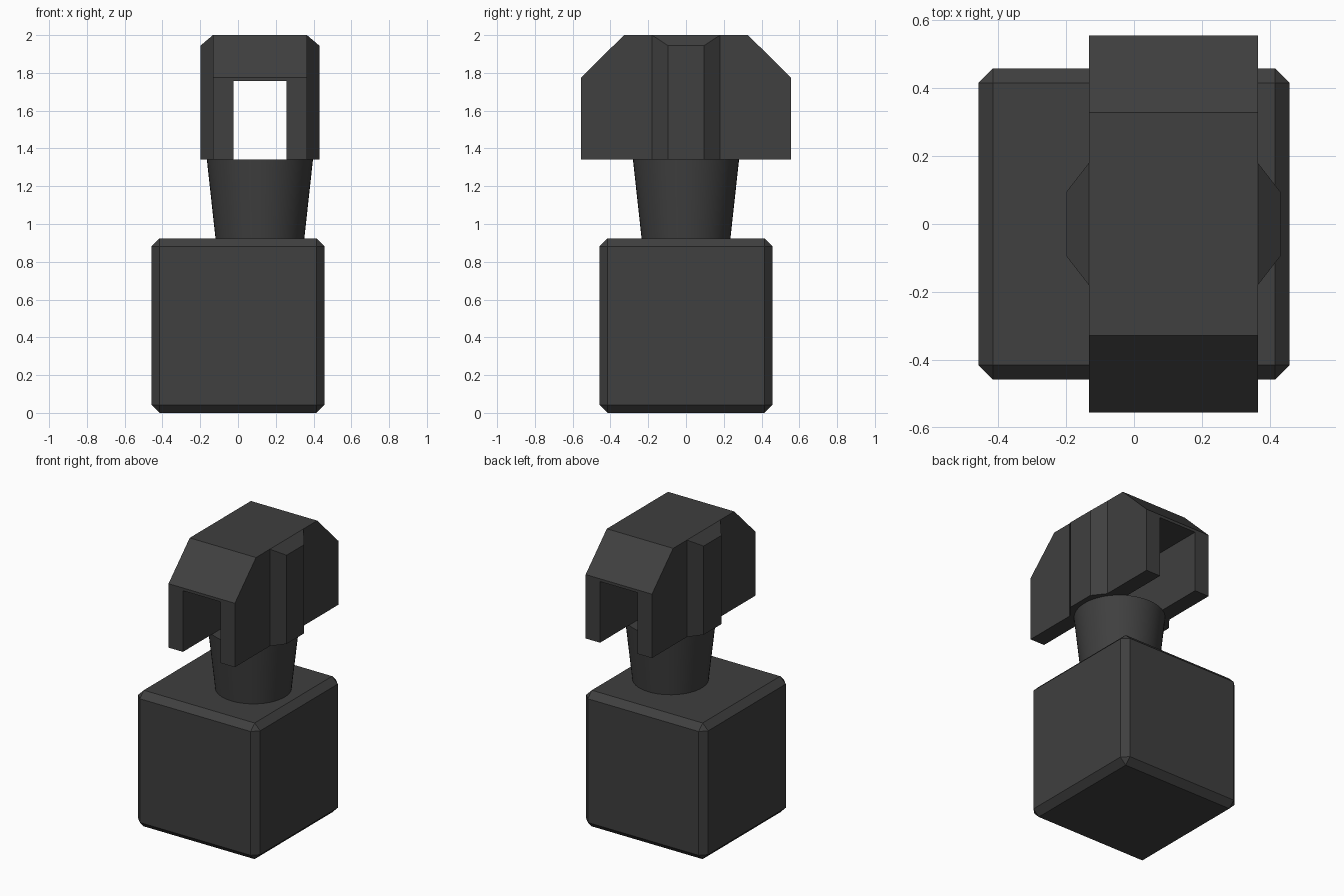
import bpy, bmesh
from math import radians

if "Cube" in bpy.data.objects:
    bpy.data.objects.remove(bpy.data.objects["Cube"])

mat = bpy.data.materials.new("charcoal grey")
mat.diffuse_color = (0.05, 0.05, 0.05, 1)
mat.use_nodes = True
mat.node_tree.nodes["Principled BSDF"].inputs["Base Color"].default_value = mat.diffuse_color
CX = 0.116  # the neck and head sit off-centre


def finish(name, bm):
    bmesh.ops.recalc_face_normals(bm, faces=bm.faces)
    me = bpy.data.meshes.new(name)
    bm.to_mesh(me)
    bm.free()
    me.materials.append(mat)
    ob = bpy.data.objects.new(name, me)
    bpy.context.collection.objects.link(ob)
    return ob


def box(name, lo, hi, bevel=0):
    bm = bmesh.new()
    bmesh.ops.create_cube(bm, size=1)
    for v in bm.verts:
        v.co = [(a + b) / 2 + c * (b - a) for a, b, c in zip(lo, hi, v.co)]
    if bevel:
        bmesh.ops.bevel(bm, geom=bm.edges[:], offset=bevel, segments=1,
                        profile=0.5, affect='EDGES')
    return finish(name, bm)


def loft(name, ring_a, ring_b):
    """Closed solid between two rings of equal length."""
    bm = bmesh.new()
    a = [bm.verts.new(p) for p in ring_a]
    b = [bm.verts.new(p) for p in ring_b]
    bm.faces.new(a)
    bm.faces.new(b)
    for i in range(len(a)):
        j = (i + 1) % len(a)
        bm.faces.new((a[i], a[j], b[j], b[i]))
    return finish(name, bm)


# Base cube with chamfered edges
box("base_block", (-0.458, -0.458, 0), (0.458, 0.458, 0.924), 0.042)

# Flared round neck
bpy.ops.mesh.primitive_cone_add(vertices=48, radius1=0.235, radius2=0.281,
                                depth=0.42, location=(CX, 0, 1.132))
neck = bpy.context.object
neck.name = "neck"
neck.data.materials.append(mat)
bpy.ops.object.shade_smooth_by_angle(angle=radians(30))

# Head: side profile extruded across x, then a slot cut from front to back
profile = [(-0.555, 1.342), (0.555, 1.342), (0.555, 1.776),
           (0.328, 2.0), (-0.328, 2.0), (-0.555, 1.776)]
head = loft("head", *[[(CX + s * 0.249, y, z) for y, z in profile] for s in (-1, 1)])
cutter = box("slot_cutter", (CX - 0.141, -1, 1.2), (CX + 0.141, 1, 1.757))
cutter.hide_render = True
mod = head.modifiers.new("slot", 'BOOLEAN')
mod.operation = 'DIFFERENCE'
mod.solver = 'EXACT'
mod.object = cutter
bpy.context.view_layer.objects.active = head
bpy.ops.object.modifier_apply(modifier=mod.name)
bpy.data.objects.remove(cutter)

# Tapered rib on each side of the head
for s, side in ((-1, "left"), (1, "right")):
    rings = [[(CX + s * x, -w, 1.342), (CX + s * x, w, 1.342),
              (CX + s * x, w, top), (CX + s * x, -w, top)]
             for x, w, top in ((0.249, 0.18, 2.0), (0.315, 0.095, 1.944))]
    loft(side + "_rib", *rings)
